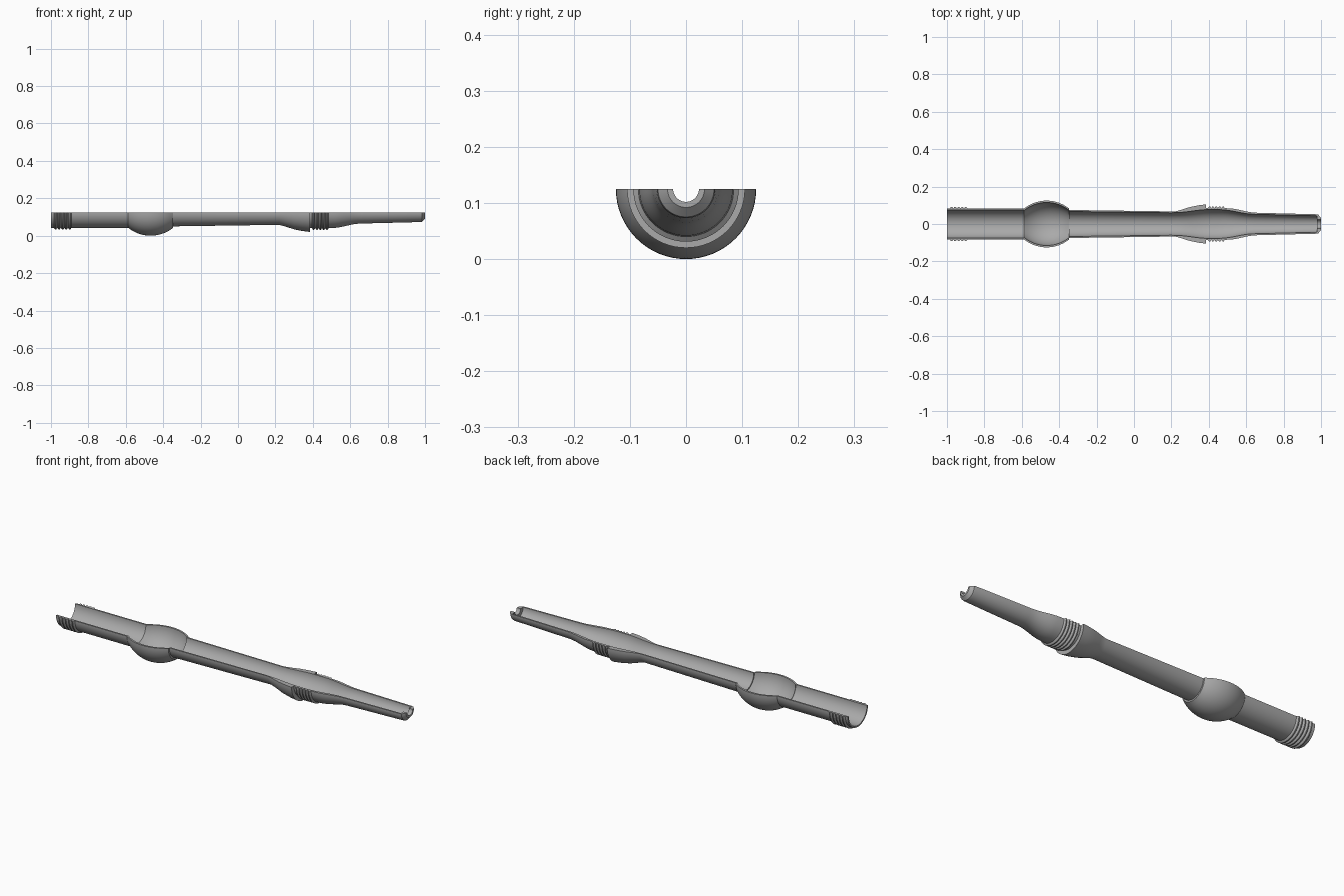
import bpy
import math
import bmesh

AXIS_Z = 0.125
STEPS = 32

if "Cube" in bpy.data.objects:
    bpy.data.objects.remove(bpy.data.objects["Cube"])

grey = bpy.data.materials.new("neutral grey")
grey.use_nodes = True
grey.diffuse_color = (0.4, 0.4, 0.4, 1)
grey.node_tree.nodes["Principled BSDF"].inputs["Base Color"].default_value = (0.4, 0.4, 0.4, 1)


def arc(x0, x1, edge, top, n=14):
    """Circular bulge between two stations on the axis."""
    mid, half, rise = (x0 + x1) / 2, (x1 - x0) / 2, top - edge
    big = (half ** 2 + rise ** 2) / (2 * rise)
    xs = [x0 + (x1 - x0) * i / n for i in range(n + 1)]
    return [(x, top - big + math.sqrt(big ** 2 - (x - mid) ** 2)) for x in xs]


def threads(x0, x1, low, high, count=5):
    """Row of pointed ridges."""
    pitch = (x1 - x0) / count
    pts = []
    for i in range(count):
        x = x0 + i * pitch
        pts += [(x, low), (x + pitch * 0.35, high), (x + pitch * 0.65, high)]
    return pts + [(x1, low)]


def ease(x0, r0, x1, r1, n=8):
    """Soft S-shaped change of radius."""
    return [(x0 + (x1 - x0) * i / n,
             r0 + (r1 - r0) * (1 - math.cos(math.pi * i / n)) / 2) for i in range(n + 1)]


def half_lathe(name, outline):
    """Closed profile swept through the lower half turn, with flat cut faces."""
    bm = bmesh.new()
    rows = []
    for i in range(STEPS + 1):
        a = math.pi * i / STEPS
        rows.append([bm.verts.new((x, r * math.cos(a), AXIS_Z - r * math.sin(a)))
                     for x, r in outline])
    n = len(outline)
    for a, b in zip(rows, rows[1:]):
        for j in range(n):
            k = (j + 1) % n
            bm.faces.new((a[j], a[k], b[k], b[j]))
    bm.faces.new(rows[0])
    bm.faces.new(rows[-1][::-1])
    bmesh.ops.recalc_face_normals(bm, faces=bm.faces)
    mesh = bpy.data.meshes.new(name)
    bm.to_mesh(mesh)
    bm.free()
    mesh.materials.append(grey)
    obj = bpy.data.objects.new(name, mesh)
    bpy.context.collection.objects.link(obj)
    bpy.ops.object.select_all(action="DESELECT")
    obj.select_set(True)
    bpy.context.view_layer.objects.active = obj
    bpy.ops.object.shade_smooth_by_angle(angle=math.radians(25))


# Threaded rear tube
half_lathe("rear_tube",
           [(-1, 0.083)] + threads(-0.985, -0.89, 0.083, 0.092)
           + [(-0.587, 0.083), (-0.587, 0.075), (-1, 0.075)])

# Round bulb
half_lathe("bulb",
           arc(-0.587, -0.347, 0.083, 0.125)
           + arc(-0.587, -0.347, 0.073, 0.115)[::-1])

# Tapered middle tube, flared collar, front thread and nozzle
outer = [(-0.347, 0.075), (0.22, 0.067)]
outer += [(0.26, 0.078), (0.30, 0.091), (0.345, 0.1), (0.385, 0.105), (0.385, 0.085)]
outer += threads(0.395, 0.485, 0.085, 0.094)
outer += ease(0.5, 0.084, 0.66, 0.06)
outer += [(0.975, 0.052), (0.985, 0.05), (1, 0.033), (1, 0.023)]
inner = [(-0.347, 0.067), (0.2, 0.06)]
inner += ease(0.22, 0.061, 0.4, 0.077)
inner += ease(0.45, 0.077, 0.65, 0.052)
inner += [(0.978, 0.044), (0.978, 0.023)]
half_lathe("barrel", outer + inner[::-1])
